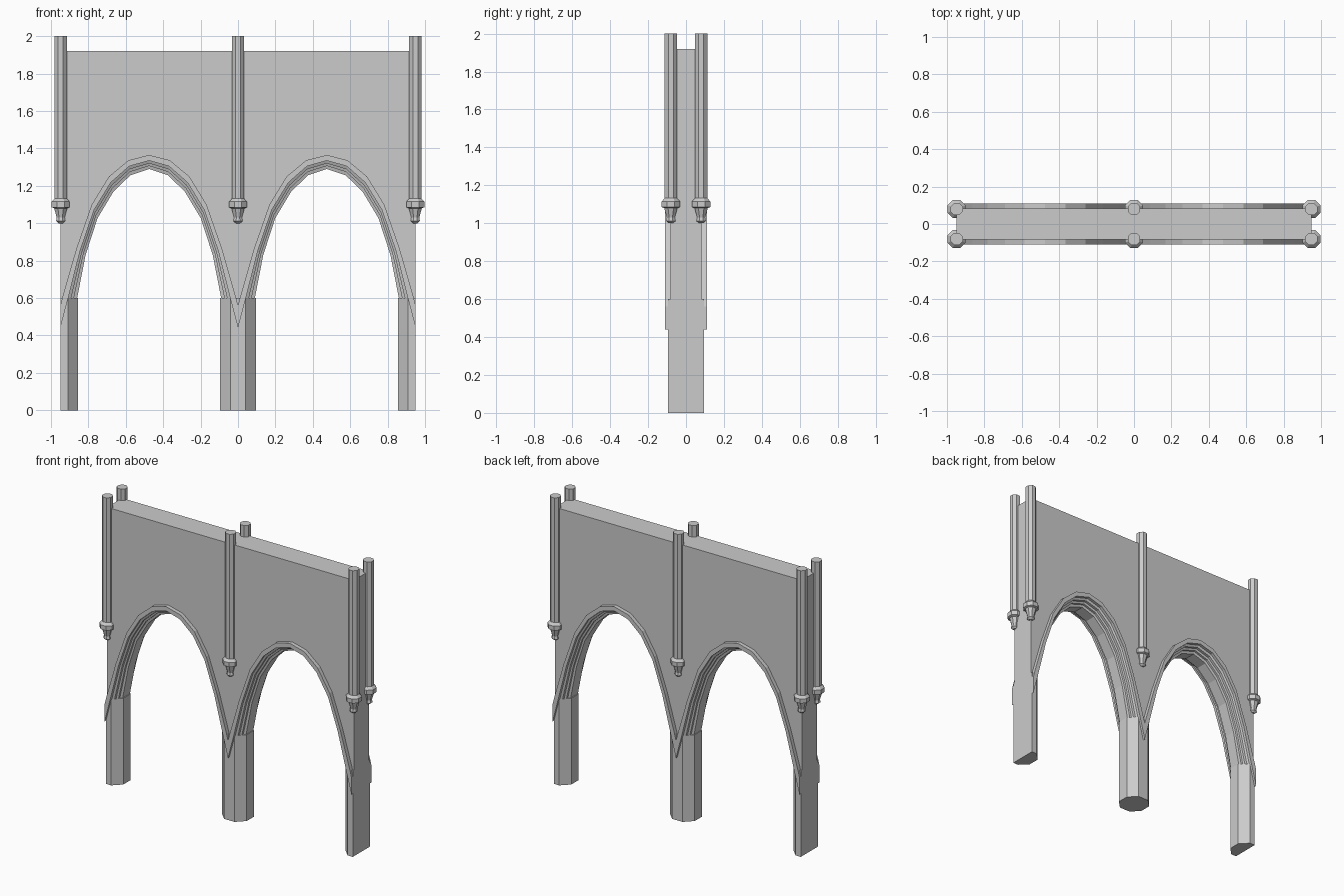
import bpy, bmesh, math

if "Cube" in bpy.data.objects:
    bpy.data.objects.remove(bpy.data.objects["Cube"])

HALF = 0.475      # half width of one arch bay
TOP = 1.92        # wall height
# Half-arch outlines as (distance from apex line, height)
INNER = [(0, 1.29), (.10, 1.257), (.19, 1.17), (.276, 1.027), (.34, .83), (.385, .60)]
OUTER = [(0, 1.365), (.11, 1.337), (.215, 1.25), (.307, 1.10), (.389, .865), (.465, .60)]
# Moulding section as (blend inner to outer, depth)
SECTION = [(0, 0), (0, .04), (.22, .045), (.22, .06), (.4, .065), (.4, .083),
           (.6, .09), (.6, .11), (1, .11), (1, .083)]


def finish(name, bm):
    bmesh.ops.remove_doubles(bm, verts=bm.verts, dist=1e-4)
    bmesh.ops.recalc_face_normals(bm, faces=bm.faces)
    me = bpy.data.meshes.new(name)
    bm.to_mesh(me)
    bm.free()
    ob = bpy.data.objects.new(name, me)
    bpy.context.collection.objects.link(ob)
    return ob


def face(bm, pts):
    return bm.faces.new([bm.verts.new(p) for p in pts])


def ring(k):
    pts = [(a[0] + (b[0] - a[0]) * k, a[1] + (b[1] - a[1]) * k) for a, b in zip(INNER, OUTER)]
    if k >= .6:   # the hood runs on down to the bay edge
        pts.append((HALF, .44 + (k - .6) * .3))
    return pts


# Wall and stepped arch mouldings, repeated for bay, side and front/back
wall, arch = bmesh.new(), bmesh.new()
for c in (-HALF, HALF):
    for s in (-1, 1):
        def at(p, y):
            return (c + s * p[0], y, p[1])
        for f in (-1, 1):
            for (k0, y0), (k1, y1) in zip(SECTION, SECTION[1:]):
                a, b = ring(k0), ring(k1)
                for i in range(min(len(a), len(b)) - 1):
                    face(arch, [at(a[i], f * y0), at(a[i + 1], f * y0),
                                at(b[i + 1], f * y1), at(b[i], f * y1)])
            if s * c > 0:   # outer end of the hood
                face(arch, [at((HALF, .44), f * .09), at((HALF, .44), f * .11),
                            at((HALF, .56), f * .11), at((HALF, .56), f * .083)])
        # Wall face above the arch, with top and end
        edge = ring(1)
        y = .083
        for f in (-1, 1):
            face(wall, [at(p, f * y) for p in edge] + [at((HALF, TOP), f * y), at((0, TOP), f * y)])
        face(wall, [at((0, TOP), -y), at((HALF, TOP), -y), at((HALF, TOP), y), at((0, TOP), y)])
        if s * c > 0:
            face(wall, [at((HALF, .5), -y), at((HALF, .5), y), at((HALF, TOP), y), at((HALF, TOP), -y)])
finish("wall", wall)
finish("arch_mouldings", arch)


# Octagonal pillar and two half pillars
def pillar(name, x, outline):
    bm = bmesh.new()
    base = face(bm, [(x + px, py, 0) for px, py in outline])
    up = bmesh.ops.extrude_face_region(bm, geom=[base], use_keep_orig=True)
    bmesh.ops.translate(bm, vec=(0, 0, .6), verts=[v for v in up["geom"] if isinstance(v, bmesh.types.BMVert)])
    finish(name, bm)


R, E = .095, .04
half = [(0, -R), (E, -R), (R, -E), (R, E), (E, R), (0, R)]
pillar("pillar_left", -2 * HALF, half)
pillar("pillar_right", 2 * HALF, [(-x, y) for x, y in half])
pillar("pillar_middle", 0, half[1:5] + [(-x, y) for x, y in reversed(half[1:5])])

# Hanging wall shafts with collar and tapered drop
SHAFT = [(.012, 1.0), (.026, 1.012), (.022, 1.03), (.036, 1.08), (.05, 1.085),
         (.05, 1.115), (.034, 1.132), (.034, 2.0)]
N = 8
for x in (-.948, 0, .948):
    for y in (-.08, .08):
        bm = bmesh.new()
        rings = [[bm.verts.new((x + r * math.cos(2 * math.pi * (j + .5) / N) / .96,
                                y + r * math.sin(2 * math.pi * (j + .5) / N) / .96, z))
                  for j in range(N)] for r, z in SHAFT]
        for a, b in zip(rings, rings[1:]):
            for j in range(N):
                bm.faces.new([a[j], a[(j + 1) % N], b[(j + 1) % N], b[j]])
        bm.faces.new(rings[0])
        bm.faces.new(rings[-1])
        finish("wall_shaft", bm)
